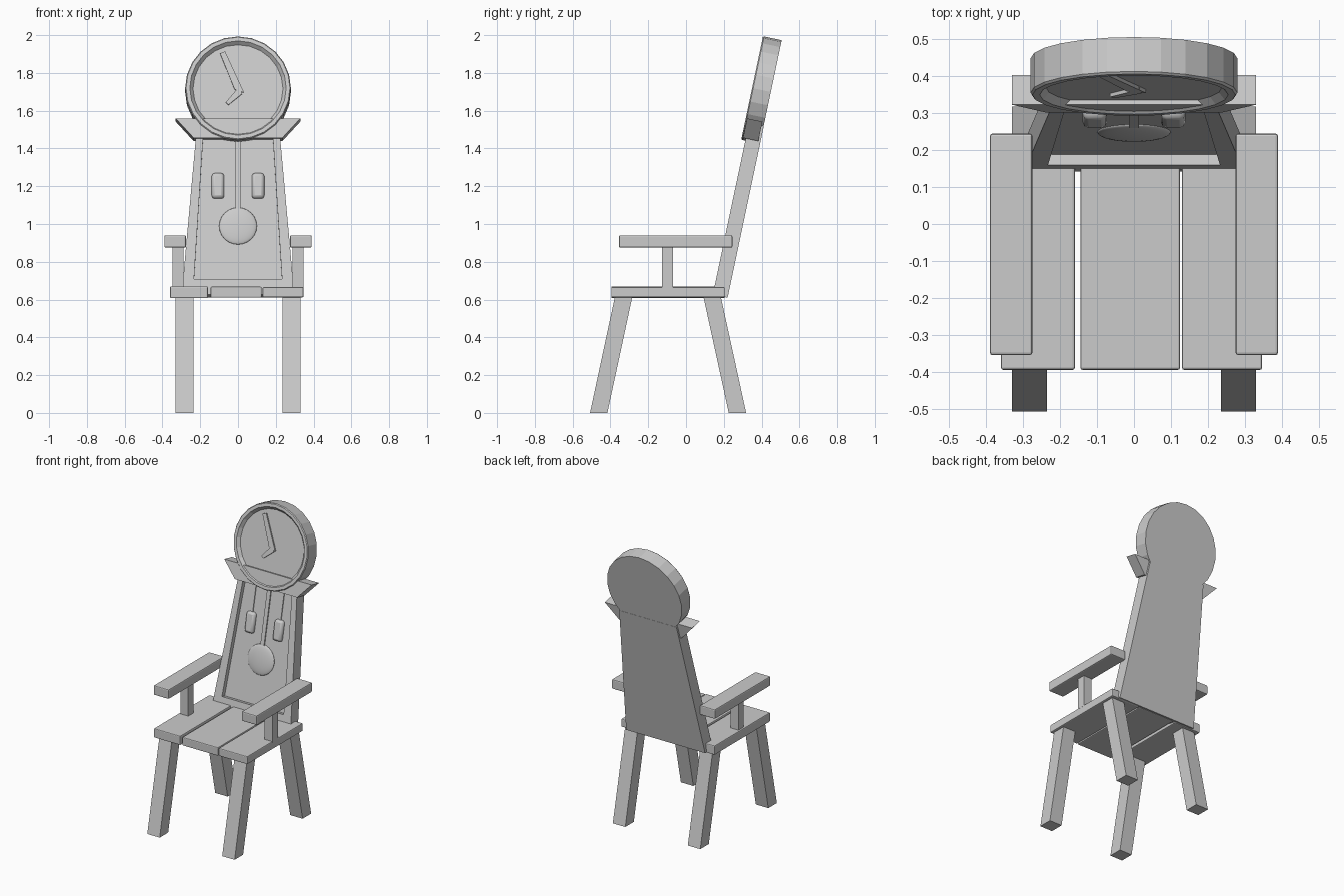
import bpy, bmesh, math
from mathutils import Matrix

if "Cube" in bpy.data.objects:
    bpy.data.objects.remove(bpy.data.objects["Cube"])

# Tilted frame of the backrest: local x = across, y = up the back, z = out of its front
TILT = Matrix.Translation((0, 0.22, 0.61)) @ Matrix.Rotation(math.radians(78.1), 4, 'X')


def finish(name, bm, matrix=None, bevel=0.0, smooth=None):
    bmesh.ops.recalc_face_normals(bm, faces=bm.faces)
    me = bpy.data.meshes.new(name)
    bm.to_mesh(me)
    bm.free()
    ob = bpy.data.objects.new(name, me)
    bpy.context.collection.objects.link(ob)
    if matrix:
        ob.matrix_world = matrix
    if bevel:
        mod = ob.modifiers.new("bevel", 'BEVEL')
        mod.width, mod.segments = bevel, 2
    if smooth:
        bpy.ops.object.select_all(action='DESELECT')
        ob.select_set(True)
        bpy.context.view_layer.objects.active = ob
        bpy.ops.object.shade_smooth_by_angle(angle=math.radians(smooth))
    return ob


def loft(name, low, high, **kw):
    """Closed solid between two matching outlines."""
    bm = bmesh.new()
    a = [bm.verts.new(p) for p in low]
    b = [bm.verts.new(p) for p in high]
    bm.faces.new(a)
    bm.faces.new(b)
    for i in range(len(a)):
        j = (i + 1) % len(a)
        bm.faces.new((a[i], a[j], b[j], b[i]))
    return finish(name, bm, **kw)


def panel(name, pts, z0, z1, **kw):
    """Flat outline on the tilted back, given thickness."""
    return loft(name, [(x, y, z0) for x, y in pts], [(x, y, z1) for x, y in pts],
                matrix=TILT, **kw)


def rect(x0, x1, y0, y1, z):
    return [(x0, y0, z), (x1, y0, z), (x1, y1, z), (x0, y1, z)]


def box(name, x, y, z, **kw):
    return loft(name, rect(*x, *y, z[0]), rect(*x, *y, z[1]), **kw)


def trapezoid(h0, y0, h1, y1):
    return [(-h0, y0), (h0, y0), (h1, y1), (-h1, y1)]


# Seat planks
for name, x, z in (("left", (-0.36, -0.16), (0.607, 0.67)),
                   ("middle", (-0.145, 0.125), (0.61, 0.668)),
                   ("right", (0.13, 0.347), (0.612, 0.666))):
    box("seat_plank_" + name, x, (-0.395, 0.205), z, bevel=0.006)

for side, s in (("left", -1), ("right", 1)):
    # Splayed legs
    x0, x1 = sorted((s * 0.236, s * 0.33))
    loft("front_leg_" + side, rect(x0, x1, -0.508, -0.416, 0), rect(x0, x1, -0.376, -0.284, 0.615))
    loft("back_leg_" + side, rect(x0, x1, 0.226, 0.318, 0), rect(x0, x1, 0.092, 0.184, 0.615))
    # Armrest and its post
    box("armrest_" + side, sorted((s * 0.275, s * 0.39)), (-0.355, 0.245), (0.875, 0.94), bevel=0.007)
    box("arm_post_" + side, sorted((s * 0.288, s * 0.348)), (-0.126, -0.068), (0.66, 0.88))
    # Hanging weight and its cord
    box("weight_" + side, (s * 0.106 - 0.033, s * 0.106 + 0.033), (0.525, 0.662), (0.03, 0.073),
        matrix=TILT, bevel=0.016, smooth=40)
    box("weight_cord_" + side, (s * 0.106 - 0.006, s * 0.106 + 0.006), (0.65, 0.86), (0.045, 0.056),
        matrix=TILT)

# Backrest case with recessed front
back = panel("backrest", trapezoid(0.298, 0, 0.216, 0.93), 0, 0.08)
cutter = panel("recess_cutter", trapezoid(0.233, 0.085, 0.183, 0.88), 0.05, 0.12)
cutter.hide_render = True
cutter.hide_set(True)
cut = back.modifiers.new("recess", 'BOOLEAN')
cut.operation, cut.object, cut.solver = 'DIFFERENCE', cutter, 'EXACT'

# Flared crown under the clock
panel("crown", trapezoid(0.235, 0.845, 0.33, 0.95), 0.012, 0.095)

# Pendulum
box("pendulum_rod", (-0.014, 0.014), (0.47, 0.86), (0.045, 0.058), matrix=TILT)
bm = bmesh.new()
bmesh.ops.create_uvsphere(bm, u_segments=24, v_segments=12, radius=1)
finish("pendulum_bob", bm, smooth=40,
       matrix=TILT @ Matrix.Translation((0, 0.377, 0.05)) @ Matrix.Diagonal((0.1, 0.1, 0.017, 1)))

# Clock with raised rim, spun from a profile
CENTRE = TILT @ Matrix.Translation((0, 1.113, 0))
profile = [(0, 0.001), (0.28, 0.001), (0.28, 0.096), (0.275, 0.102), (0.255, 0.102),
           (0.238, 0.082), (0, 0.082)]
bm = bmesh.new()
verts = [bm.verts.new((0, r, z)) for r, z in profile]
edges = [bm.edges.new(p) for p in zip(verts, verts[1:])]
bmesh.ops.spin(bm, geom=verts + edges, axis=(0, 0, 1), cent=(0, 0, 0),
               steps=24, angle=math.tau)
bmesh.ops.remove_doubles(bm, verts=bm.verts, dist=0.0005)
finish("clock", bm, matrix=CENTRE)

# Clock hands
hands = {"minute_hand": [(-0.095, 0.19), (-0.068, 0.2), (0.032, -0.022), (-0.018, -0.005)],
         "hour_hand": [(-0.065, -0.075), (-0.05, -0.088), (0.02, -0.03), (0.015, 0.02)]}
for name, pts in hands.items():
    panel(name, [(x, y + 1.113) for x, y in pts], 0.075, 0.092)
